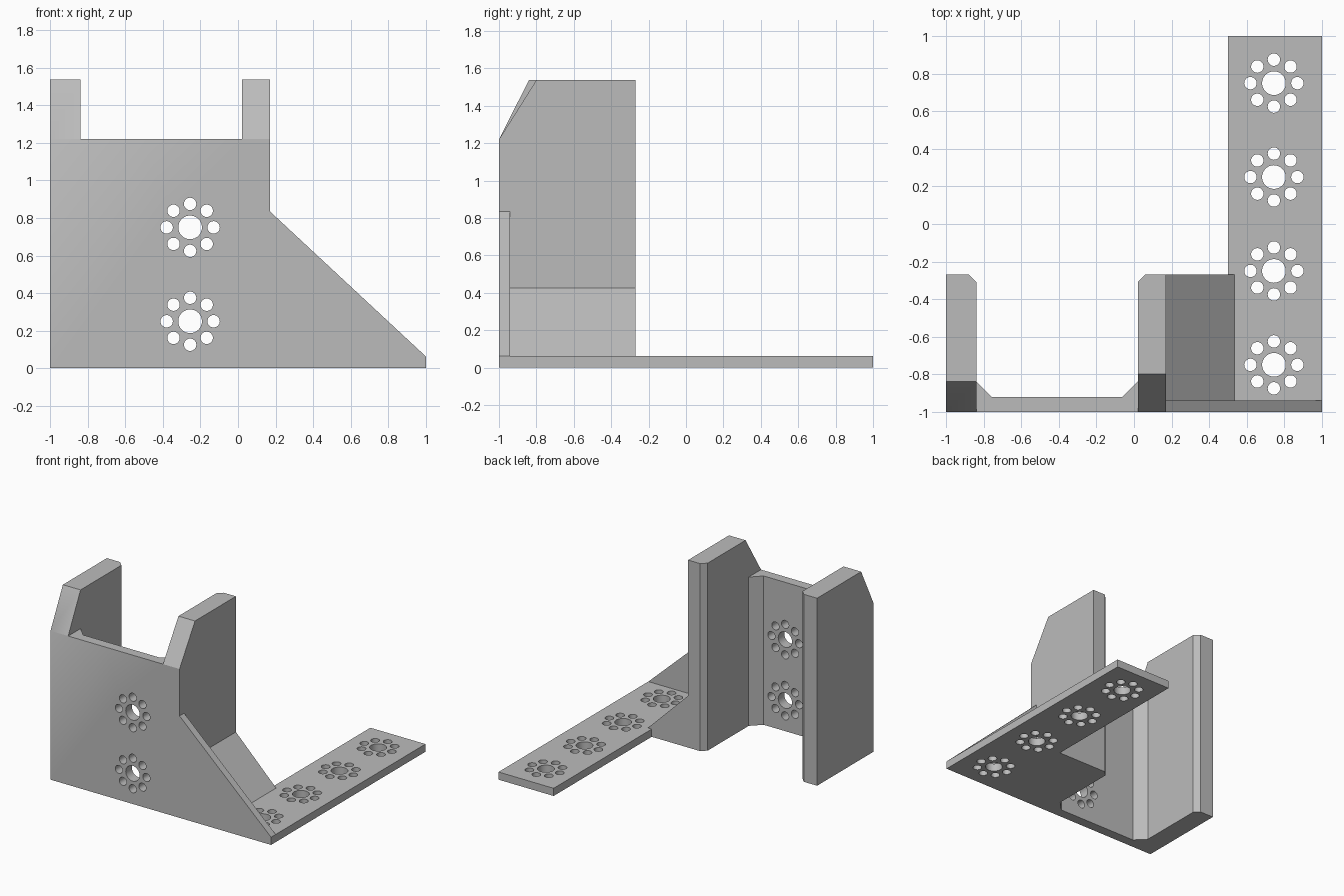
import bpy, bmesh
from math import cos, sin, tau, radians

cube = bpy.data.objects.get("Cube")
if cube:
    bpy.data.objects.remove(cube, do_unlink=True)

grey = bpy.data.materials.new("plain_grey")
grey.use_nodes = True
grey.diffuse_color = (0.5, 0.5, 0.5, 1)
grey.node_tree.nodes["Principled BSDF"].inputs["Base Color"].default_value = (0.5, 0.5, 0.5, 1)

# Maps (profile u, profile v, depth w) to x, y, z for each extrusion axis
AXES = {
    "x": lambda u, v, w: (w, u, v),
    "y": lambda u, v, w: (u, w, v),
    "z": lambda u, v, w: (u, v, w),
}


def prism(name, profiles, axis, start, end):
    """Extrude one or more closed profiles along an axis into one object."""
    bm = bmesh.new()
    place = AXES[axis]
    for profile in profiles:
        rings = [[bm.verts.new(place(u, v, w)) for u, v in profile] for w in (start, end)]
        low, high = rings
        bm.faces.new(low)
        bm.faces.new(high)
        n = len(profile)
        for i in range(n):
            j = (i + 1) % n
            bm.faces.new((low[i], low[j], high[j], high[i]))
    bmesh.ops.recalc_face_normals(bm, faces=bm.faces)
    mesh = bpy.data.meshes.new(name)
    bm.to_mesh(mesh)
    bm.free()
    mesh.materials.append(grey)
    obj = bpy.data.objects.new(name, mesh)
    bpy.context.scene.collection.objects.link(obj)
    return obj


def rect(u0, u1, v0, v1):
    return [(u0, v0), (u1, v0), (u1, v1), (u0, v1)]


def circle(u, v, r, sides=32):
    return [(u + r * cos(tau * i / sides), v + r * sin(tau * i / sides)) for i in range(sides)]


def hole_pattern(u, v):
    """A large hole ringed by eight small ones."""
    ring = [circle(u + 0.125 * cos(tau * i / 8), v + 0.125 * sin(tau * i / 8), 0.033)
            for i in range(8)]
    return [circle(u, v, 0.063)] + ring


def cut(obj, cutters):
    for cutter in cutters:
        cutter.hide_render = True
        mod = obj.modifiers.new("cut", "BOOLEAN")
        mod.operation = "DIFFERENCE"
        mod.solver = "EXACT"
        mod.object = cutter
    bpy.context.view_layer.update()
    baked = obj.evaluated_get(bpy.context.evaluated_depsgraph_get())
    mesh = bpy.data.meshes.new_from_object(baked)
    obj.modifiers.clear()
    obj.data = mesh
    for cutter in cutters:
        bpy.data.objects.remove(cutter, do_unlink=True)
    # Round the hole walls, keep every corner crisp
    bpy.ops.object.select_all(action="DESELECT")
    obj.select_set(True)
    bpy.context.view_layer.objects.active = obj
    bpy.ops.object.shade_smooth_by_angle(angle=radians(30))


LEFT, INNER_L, INNER_R, RIGHT, END = -1, -0.84, 0.02, 0.17, 1
FRONT, WEB_BACK, WALL_BACK = -1, -0.92, -0.27
TOP, WEB_TOP, BASE = 1.537, 1.22, 0.063
FILLET, TIP = 0.08, 0.04

# Upright channel: web, two walls, filleted corners and chamfered tips
channel = prism("upright_channel", [[
    (LEFT, FRONT), (RIGHT, FRONT), (RIGHT, WALL_BACK),
    (INNER_R + TIP, WALL_BACK), (INNER_R, WALL_BACK - TIP),
    (INNER_R, WEB_BACK + FILLET), (INNER_R - FILLET, WEB_BACK),
    (INNER_L + FILLET, WEB_BACK), (INNER_L, WEB_BACK + FILLET),
    (INNER_L, WALL_BACK - TIP), (INNER_L - TIP, WALL_BACK), (LEFT, WALL_BACK),
]], "z", 0, TOP)


def slope_cutter(back, x0, x1):
    # Wedge above the sloped front corner of a wall, extended past the surfaces
    run, rise = back - FRONT, TOP - WEB_TOP
    return prism("slope_cutter", [[
        (FRONT - run, WEB_TOP - rise), (back + run, TOP + rise), (FRONT - run, TOP + rise),
    ]], "x", x0, x1)


cut(channel, [
    prism("web_top_cutter", [rect(INNER_L, INNER_R, -1.2, 0)], "z", WEB_TOP, 2),
    slope_cutter(-0.84, -1.2, -0.5),
    slope_cutter(-0.80, -0.3, 0.4),
    prism("web_hole_cutter", hole_pattern(-0.255, 0.25) + hole_pattern(-0.255, 0.75),
          "y", -1.1, -0.85),
])

# Long perforated base bar
BAR = 0.5
bar = prism("base_bar", [rect(BAR, END, -1, 1)], "z", 0, BASE)
holes = [c for i in range(4) for c in hole_pattern(0.745, -0.75 + 0.5 * i)]
cut(bar, [prism("bar_hole_cutter", holes, "z", -0.1, 0.2)])

# Sloped front gusset and the solid ramp behind it, both notched over the bar
GUSSET_BACK = -0.94
foot = [(RIGHT, 0), (BAR, 0), (BAR, BASE)]
prism("front_gusset", [foot + [(END, BASE), (RIGHT, 0.835)]], "y", FRONT, GUSSET_BACK)
prism("ramp", [foot + [(0.535, BASE), (RIGHT, 0.425)]], "y", GUSSET_BACK, WALL_BACK)
